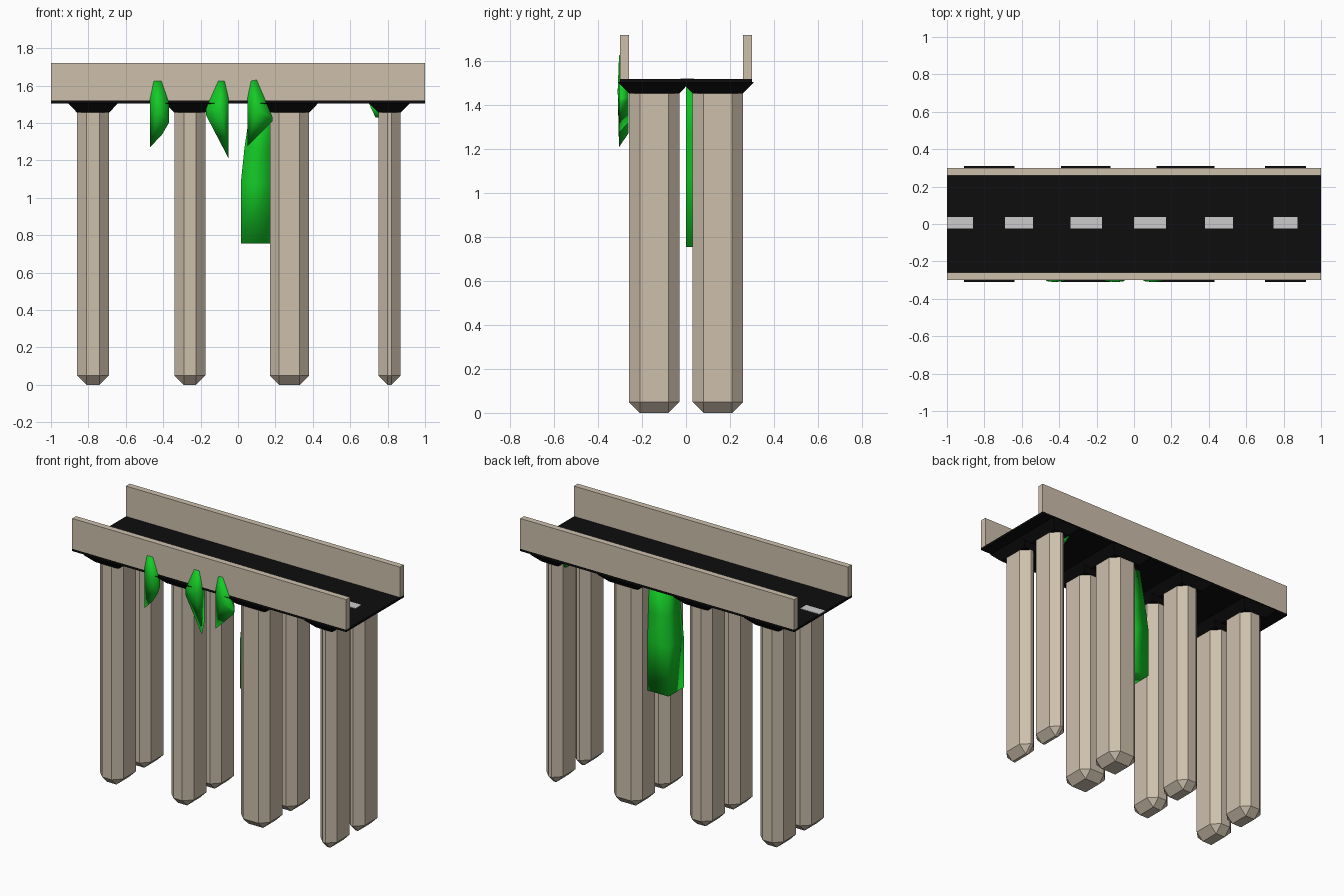
import bpy, bmesh

if "Cube" in bpy.data.objects:
    bpy.data.objects.remove(bpy.data.objects["Cube"])


def material(name, rgb):
    m = bpy.data.materials.new(name)
    m.diffuse_color = (*rgb, 1)
    m.use_nodes = True
    m.node_tree.nodes["Principled BSDF"].inputs["Base Color"].default_value = m.diffuse_color
    return m


CONCRETE = material("beige concrete", (0.61, 0.525, 0.415))
ASPHALT = material("black asphalt", (0.004, 0.004, 0.004))
PAINT = material("pale road paint", (0.60, 0.60, 0.60))
LEAF = material("bright green leaf", (0.007, 0.60, 0.02))


def finish(name, bm, mat, smooth=False):
    bmesh.ops.recalc_face_normals(bm, faces=bm.faces)
    for f in bm.faces:
        f.smooth = smooth
    me = bpy.data.meshes.new(name)
    bm.to_mesh(me)
    bm.free()
    me.materials.append(mat)
    ob = bpy.data.objects.new(name, me)
    bpy.context.collection.objects.link(ob)
    return ob


def loft(name, rings, mat, smooth=False):
    """Skin equal-length rings of 3D points and cap both ends."""
    bm = bmesh.new()
    rows = [[bm.verts.new(p) for p in r] for r in rings]
    n = len(rows[0])
    for a, b in zip(rows, rows[1:]):
        for i in range(n):
            j = (i + 1) % n
            bm.faces.new((a[i], a[j], b[j], b[i]))
    bm.faces.new(rows[0])
    bm.faces.new(rows[-1])
    return finish(name, bm, mat, smooth)


def rect(x0, x1, y0, y1, z):
    return [(x0, y0, z), (x1, y0, z), (x1, y1, z), (x0, y1, z)]


def box(name, x0, x1, y0, y1, z0, z1, mat, bevel=0):
    ob = loft(name, [rect(x0, x1, y0, y1, z0), rect(x0, x1, y0, y1, z1)], mat)
    if bevel:
        mod = ob.modifiers.new("chamfer", 'BEVEL')
        mod.width = bevel
        mod.segments = 1
    return ob


# road deck and side walls
box("road_deck", -1, 1, -0.30, 0.30, 1.505, 1.52, ASPHALT)
for side, y0 in (("front", -0.30), ("back", 0.26)):
    box(side + "_wall", -1, 1, y0, y0 + 0.04, 1.52, 1.72, CONCRETE)

# chamfered pillars in two rows, each under a flared black capital
for i, (x0, x1) in enumerate([(-0.86, -0.69), (-0.34, -0.175), (0.17, 0.38), (0.75, 0.87)]):
    for side, y0, y1 in (("front", -0.26, -0.03), ("back", 0.03, 0.26)):
        box(f"{side}_pillar_{i + 1}", x0, x1, y0, y1, 0, 1.505, CONCRETE, 0.05)
        e = 0.05
        loft(f"{side}_capital_{i + 1}",
             [rect(x0, x1, y0, y1, 1.455), rect(x0 - e, x1 + e, y0 - e, y1 + e, 1.507)], ASPHALT)

# dashed centre line
for i, (x0, x1) in enumerate([(-1, -0.86), (-0.69, -0.54), (-0.34, -0.17),
                              (0, 0.17), (0.38, 0.53), (0.745, 0.875)]):
    box(f"lane_dash_{i + 1}", x0, x1, -0.025, 0.037, 1.519, 1.523, PAINT)


# leaf tufts hanging through the front wall: flat wedges with a raised middle
def tuft(name, outline, centre):
    bm = bmesh.new()
    front = [bm.verts.new((x, -0.305, z)) for x, z in outline]
    cx, cz = centre
    back = [bm.verts.new((cx + (x - cx) * 0.7, -0.262, cz + (z - cz) * 0.75)) for x, z in outline]
    mid = bm.verts.new((cx, -0.311, cz))
    n = len(front)
    for i in range(n):
        j = (i + 1) % n
        bm.faces.new((front[i], front[j], mid))
        bm.faces.new((front[j], front[i], back[i], back[j]))
    bm.faces.new(back)
    finish(name, bm, LEAF, True)


tuft("left_leaf_tuft", [(-0.45, 1.625), (-0.41, 1.625), (-0.37, 1.51), (-0.37, 1.40),
                        (-0.405, 1.34), (-0.47, 1.27), (-0.47, 1.53)], (-0.425, 1.47))
tuft("middle_leaf_tuft", [(-0.105, 1.625), (-0.072, 1.625), (-0.05, 1.53), (-0.05, 1.21),
                          (-0.17, 1.44), (-0.17, 1.48)], (-0.09, 1.46))
tuft("right_leaf_tuft", [(0.07, 1.625), (0.10, 1.63), (0.185, 1.43), (0.185, 1.41),
                         (0.05, 1.275), (0.05, 1.53)], (0.10, 1.46))

# long creeper on the inner side of a pillar, and a short one by the last pillar
loft("long_creeper", [rect(0.015, 0.18, 0, 0.16, 0.755), rect(0.015, 0.18, 0, 0.16, 1.08),
                      rect(0.035, 0.18, 0, 0.15, 1.27), rect(0.07, 0.18, 0, 0.14, 1.505)], LEAF, True)
loft("short_creeper", [rect(0.735, 0.76, 0.08, 0.20, 1.43),
                       rect(0.70, 0.76, 0.06, 0.22, 1.505)], LEAF, True)
